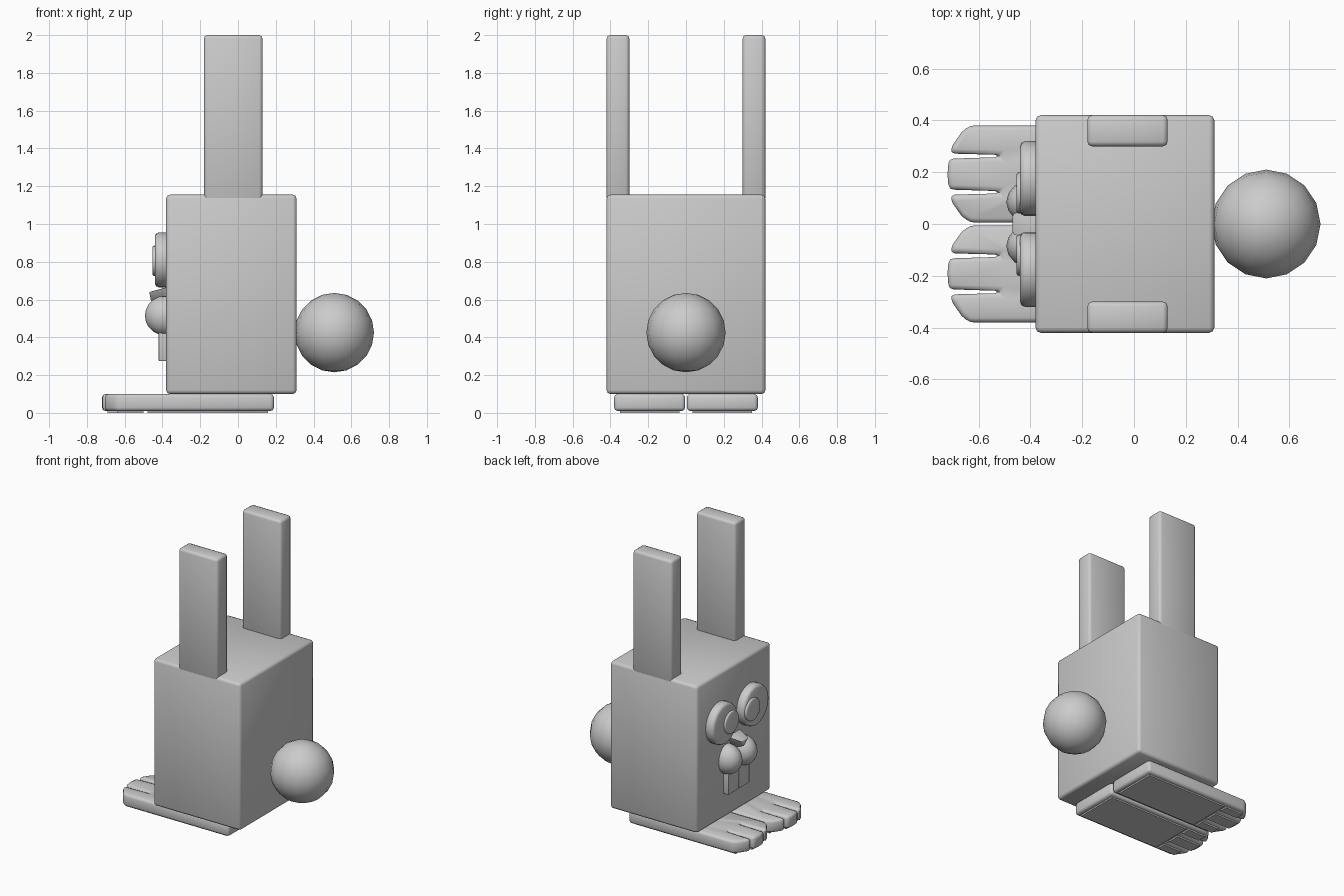
import bpy, bmesh
from math import radians, pi
from mathutils import Matrix, Vector

if "Cube" in bpy.data.objects:
    bpy.data.objects.remove(bpy.data.objects["Cube"])


def finish(bm, name, bevel=0.0, seg=2, sharp=50):
    bmesh.ops.recalc_face_normals(bm, faces=bm.faces)
    if bevel:
        edges = [e for e in bm.edges if e.calc_face_angle(0) > radians(35)]
        bmesh.ops.bevel(bm, geom=edges, offset=bevel, segments=seg, profile=0.5,
                        affect='EDGES', clamp_overlap=False)
    me = bpy.data.meshes.new(name)
    bm.to_mesh(me)
    bm.free()
    me.shade_smooth()
    me.set_sharp_from_angle(angle=radians(sharp))
    ob = bpy.data.objects.new(name, me)
    bpy.context.collection.objects.link(ob)
    return ob


def box(name, lo, hi, bevel=0.0):
    lo, hi = Vector(lo), Vector(hi)
    bm = bmesh.new()
    size = Vector([abs(v) for v in hi - lo])
    bmesh.ops.create_cube(bm, size=1, matrix=Matrix.Translation((lo + hi) / 2) @ Matrix.Diagonal(size).to_4x4())
    return finish(bm, name, bevel)


def ball(name, centre, radii, seg=16, rings=10):
    bm = bmesh.new()
    bmesh.ops.create_uvsphere(bm, u_segments=seg, v_segments=rings, radius=1,
                              matrix=Matrix.Translation(centre) @ Matrix.Diagonal(radii).to_4x4())
    return finish(bm, name)


def disc(name, x0, x1, y, z, r, bevel):
    # Short cylinder lying along x
    bm = bmesh.new()
    bmesh.ops.create_cone(bm, cap_ends=True, segments=24, radius1=r, radius2=r, depth=x1 - x0,
                          matrix=Matrix.Translation(((x0 + x1) / 2, y, z)) @ Matrix.Rotation(pi / 2, 4, 'Y'))
    return finish(bm, name, bevel)


def loft(name, ring_a, ring_b, bevel):
    # Closed solid between two matching outlines
    bm = bmesh.new()
    a = [bm.verts.new(p) for p in ring_a]
    b = [bm.verts.new(p) for p in ring_b]
    bm.faces.new(a)
    bm.faces.new(b)
    for i in range(len(a)):
        j = (i + 1) % len(a)
        bm.faces.new((a[i], a[j], b[j], b[i]))
    return finish(bm, name, bevel)


# Body and round tail
box("body", (-0.38, -0.42, 0.10), (0.31, 0.42, 1.155), 0.02)
ball("tail", (0.51, 0, 0.425), (0.21, 0.21, 0.21))

# Foot outline with two toe slots
FOOT = [(0.19, 0.005), (-0.63, 0.005), (-0.665, 0.03), (-0.70, 0.08), (-0.71, 0.113),
        (-0.52, 0.118), (-0.52, 0.127), (-0.715, 0.133), (-0.72, 0.19), (-0.715, 0.252),
        (-0.52, 0.258), (-0.52, 0.267), (-0.71, 0.272), (-0.70, 0.305), (-0.665, 0.355),
        (-0.635, 0.38), (0.19, 0.38)]

for s, side in ((1, "left"), (-1, "right")):
    # Ear
    box(side + "_ear", (-0.18, s * 0.30, 1.12), (0.13, s * 0.42, 2.0), 0.018)
    # Foot with sole pads
    loft(side + "_foot", [(x, s * y, 0.01) for x, y in FOOT],
         [(x, s * y, 0.10) for x, y in FOOT], 0.018)
    box(side + "_sole", (-0.48, s * 0.035, 0.0), (0.16, s * 0.35, 0.03))
    for i, (y0, y1, x0) in enumerate(((0.035, 0.10, -0.64), (0.15, 0.237, -0.69), (0.288, 0.35, -0.64))):
        box(f"{side}_toe_pad_{i + 1}", (x0, s * y0, 0.0), (-0.50, s * y1, 0.03))
    # Eye and pupil
    disc(side + "_eye", -0.44, -0.36, s * 0.175, 0.81, 0.145, 0.02)
    disc(side + "_pupil", -0.453, -0.40, s * 0.12, 0.805, 0.08, 0.008)
    # Cheek and front tooth
    ball(side + "_cheek", (-0.385, s * 0.085, 0.515), (0.108, 0.088, 0.105))
    box(side + "_tooth", (-0.42, s * 0.004, 0.275), (-0.36, s * 0.12, 0.50), 0.004)

# Wedge nose tapering forward
loft("nose", [(-0.36, 0.08, 0.67), (-0.36, -0.08, 0.67), (-0.36, 0, 0.55)],
     [(-0.47, 0.04, 0.64), (-0.47, -0.04, 0.64), (-0.46, 0, 0.59)], 0.006)
